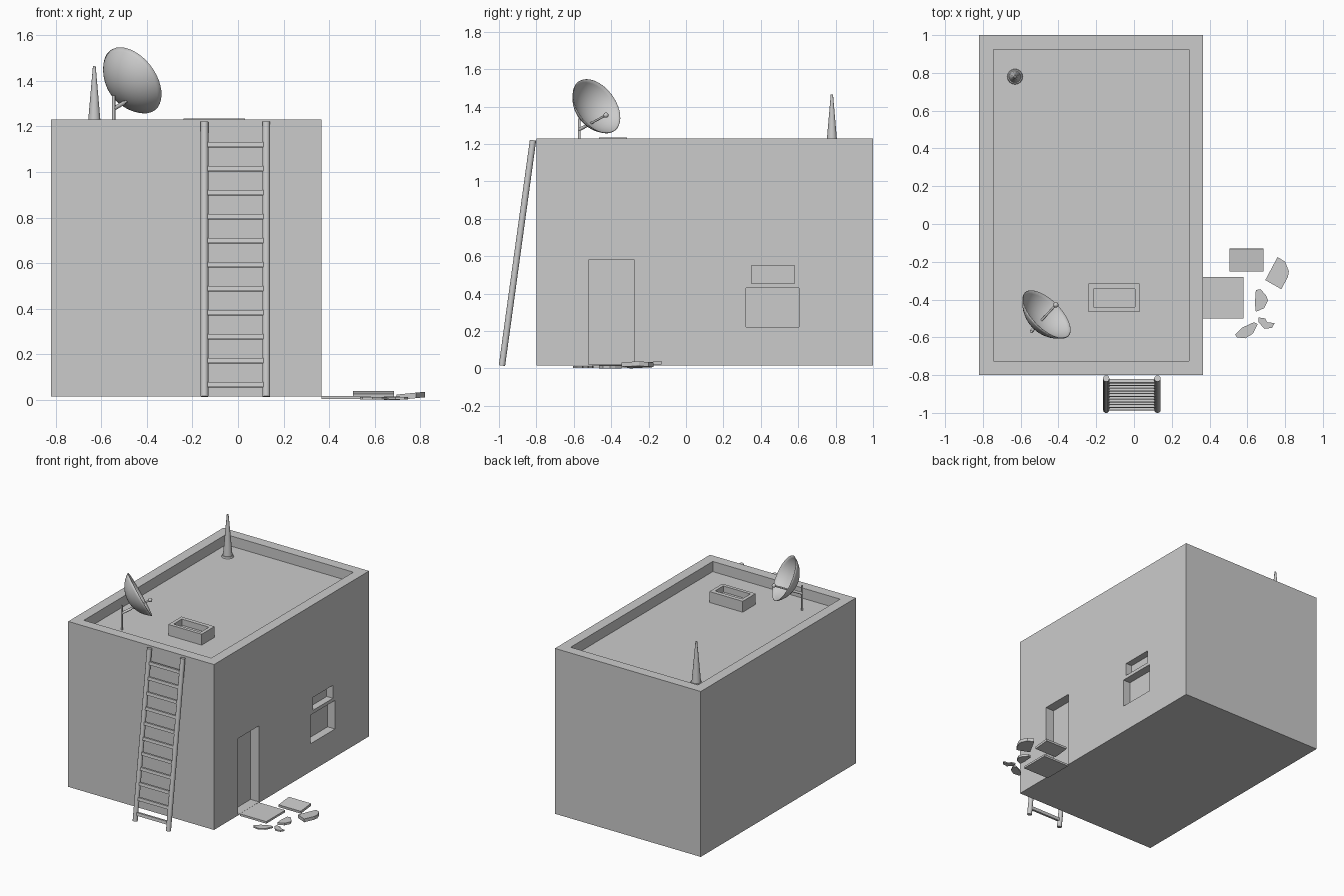
import bpy, bmesh, math
from mathutils import Vector, Matrix

if "Cube" in bpy.data.objects:
    bpy.data.objects.remove(bpy.data.objects["Cube"])


def add(name, bm, smooth=False):
    bmesh.ops.recalc_face_normals(bm, faces=bm.faces)
    me = bpy.data.meshes.new(name)
    bm.to_mesh(me)
    bm.free()
    ob = bpy.data.objects.new(name, me)
    bpy.context.collection.objects.link(ob)
    if smooth:
        activate(ob)
        bpy.ops.object.shade_smooth_by_angle(angle=math.radians(40))
    return ob


def activate(ob):
    bpy.ops.object.select_all(action='DESELECT')
    ob.select_set(True)
    bpy.context.view_layer.objects.active = ob


def box(name, x, y, z, tilt=None):
    bm = bmesh.new()
    bmesh.ops.create_cube(bm, size=1)
    size = Matrix.Diagonal((x[1] - x[0], y[1] - y[0], z[1] - z[0], 1))
    pos = Matrix.Translation((sum(x) / 2, sum(y) / 2, sum(z) / 2))
    bm.transform(pos @ (tilt or Matrix()) @ size)
    return add(name, bm)


def rod(name, a, b, r1, r2=None, sides=16):
    a, b = Vector(a), Vector(b)
    bm = bmesh.new()
    bmesh.ops.create_cone(bm, cap_ends=True, segments=sides, radius1=r1,
                          radius2=r1 if r2 is None else r2, depth=(b - a).length)
    turn = (b - a).to_track_quat('Z', 'Y').to_matrix().to_4x4()
    bm.transform(Matrix.Translation((a + b) / 2) @ turn)
    return add(name, bm, True)


def cut(ob, *cutters):
    for c in cutters:
        m = ob.modifiers.new("cut", 'BOOLEAN')
        m.operation, m.solver, m.object = 'DIFFERENCE', 'EXACT', c
        activate(ob)
        bpy.ops.object.modifier_apply(modifier=m.name)
        bpy.data.objects.remove(c)


def stone(name, outline, z0, z1, slope=0):
    # flat stone from its outline, optionally rising along x
    bm = bmesh.new()
    x0 = min(p[0] for p in outline)
    f = bm.faces.new([bm.verts.new((x, y, z0 + slope * (x - x0))) for x, y in outline])
    ext = bmesh.ops.extrude_face_region(bm, geom=[f])
    top = [v for v in ext['geom'] if isinstance(v, bmesh.types.BMVert)]
    bmesh.ops.translate(bm, verts=top, vec=(0, 0, z1 - z0))
    return add(name, bm)


# House with sunken roof, doorway and two window recesses
ROOF, WALL = 1.155, 0.365
house = box("house_walls", (-0.82, WALL), (-0.80, 1.0), (0.015, 1.23))
cut(house,
    box("roof_cutter", (-0.745, 0.29), (-0.725, 0.925), (ROOF, 1.4)),
    box("door_cutter", (WALL - 0.07, 0.5), (-0.52, -0.275), (0.02, 0.58)),
    box("window_cutter", (WALL - 0.06, 0.5), (0.32, 0.605), (0.22, 0.43)),
    box("vent_cutter", (WALL - 0.05, 0.5), (0.35, 0.58), (0.455, 0.55)))

# Roof hatch
hatch = box("roof_hatch", (-0.24, 0.03), (-0.465, -0.315), (ROOF - 0.003, 1.235))
cut(hatch, box("hatch_cutter", (-0.215, 0.005), (-0.44, -0.345), (1.19, 1.4)))

# Leaning ladder
foot, head = Vector((0, -0.984, 0.002 + 0.013)), Vector((0, -0.818, 1.22))
for side, x in (("left", -0.147), ("right", 0.124)):
    off = Vector((x, 0, 0))
    rod("ladder_rail_" + side, foot + off, head + off, 0.017, sides=12)
lean = Matrix.Rotation(-math.atan2(head.y - foot.y, head.z - foot.z), 4, 'X')
for i in range(11):
    z = 0.068 + i * 0.1052
    y = foot.lerp(head, (z - foot.z) / (head.z - foot.z)).y
    box(f"ladder_rung_{i + 1}", (-0.14, 0.117), (y - 0.01, y + 0.01),
        (z - 0.011, z + 0.011), lean)

# Mast
mx, my = -0.63, 0.78
rod("mast_base", (mx, my, ROOF - 0.003), (mx, my, ROOF + 0.012), 0.042, 0.038)
rod("mast", (mx, my, ROOF), (mx, my, 1.465), 0.033, 0.006)

# Satellite dish: spherical cap spun around its axis
R, D = 0.162, 0.09
ball = (R * R + D * D) / (2 * D)
span = math.asin(R / ball)
axis = Vector((0.627, 0.627, 0.463)).normalized()
bm = bmesh.new()
pts = []
for i in range(11):
    t = span * i / 10
    pts.append(bm.verts.new((ball * math.sin(t), 0, ball * (1 - math.cos(t)) - D)))
edges = [bm.edges.new(p) for p in zip(pts, pts[1:])]
bmesh.ops.spin(bm, geom=pts + edges, cent=(0, 0, 0), axis=(0, 0, 1),
               angle=math.tau, steps=40)
bmesh.ops.remove_doubles(bm, verts=bm.verts, dist=1e-4)
bm.transform(Matrix.Translation((-0.462, -0.478, 1.402))
             @ axis.to_track_quat('Z', 'Y').to_matrix().to_4x4())
dish = add("dish", bm, True)
solid = dish.modifiers.new("thickness", 'SOLIDIFY')
solid.thickness, solid.offset = 0.004, 0

# Dish post, bracket, feed arm and receiver
feed = Vector((-0.414, -0.428, 1.354))
joint = Vector((-0.545, -0.57, 1.277))
rod("dish_post", (-0.545, -0.57, ROOF), (-0.545, -0.57, 1.335), 0.007, sides=12)
rod("dish_bracket", joint, joint.lerp(feed, 0.35), 0.009, sides=12)
rod("feed_arm", joint, feed, 0.006, sides=12)
bm = bmesh.new()
bmesh.ops.create_uvsphere(bm, u_segments=16, v_segments=10, radius=0.014)
bm.transform(Matrix.Translation(feed))
add("receiver", bm, True)

# Doorstep and paving stones
box("doorstep", (WALL, 0.58), (-0.50, -0.28), (0.004, 0.019))
box("paving_slab", (0.505, 0.685), (-0.25, -0.13), (0.016, 0.034),
    Matrix.Rotation(math.radians(6), 4, 'X'))
stone("stone_1", [(0.695, -0.297), (0.76, -0.175), (0.80, -0.20), (0.82, -0.25),
                  (0.815, -0.28), (0.78, -0.345)], 0.0, 0.024, 0.1)
stone("stone_2", [(0.645, -0.35), (0.67, -0.345), (0.70, -0.38), (0.71, -0.405),
                  (0.69, -0.445), (0.645, -0.465), (0.64, -0.42)], 0.0, 0.016)
stone("stone_3", [(0.66, -0.495), (0.695, -0.50), (0.705, -0.52), (0.745, -0.525),
                  (0.73, -0.55), (0.69, -0.555), (0.66, -0.52)], 0.003, 0.013)
stone("stone_4", [(0.535, -0.585), (0.57, -0.55), (0.635, -0.52), (0.655, -0.53),
                  (0.63, -0.58), (0.59, -0.605), (0.545, -0.60)], 0.003, 0.013)
